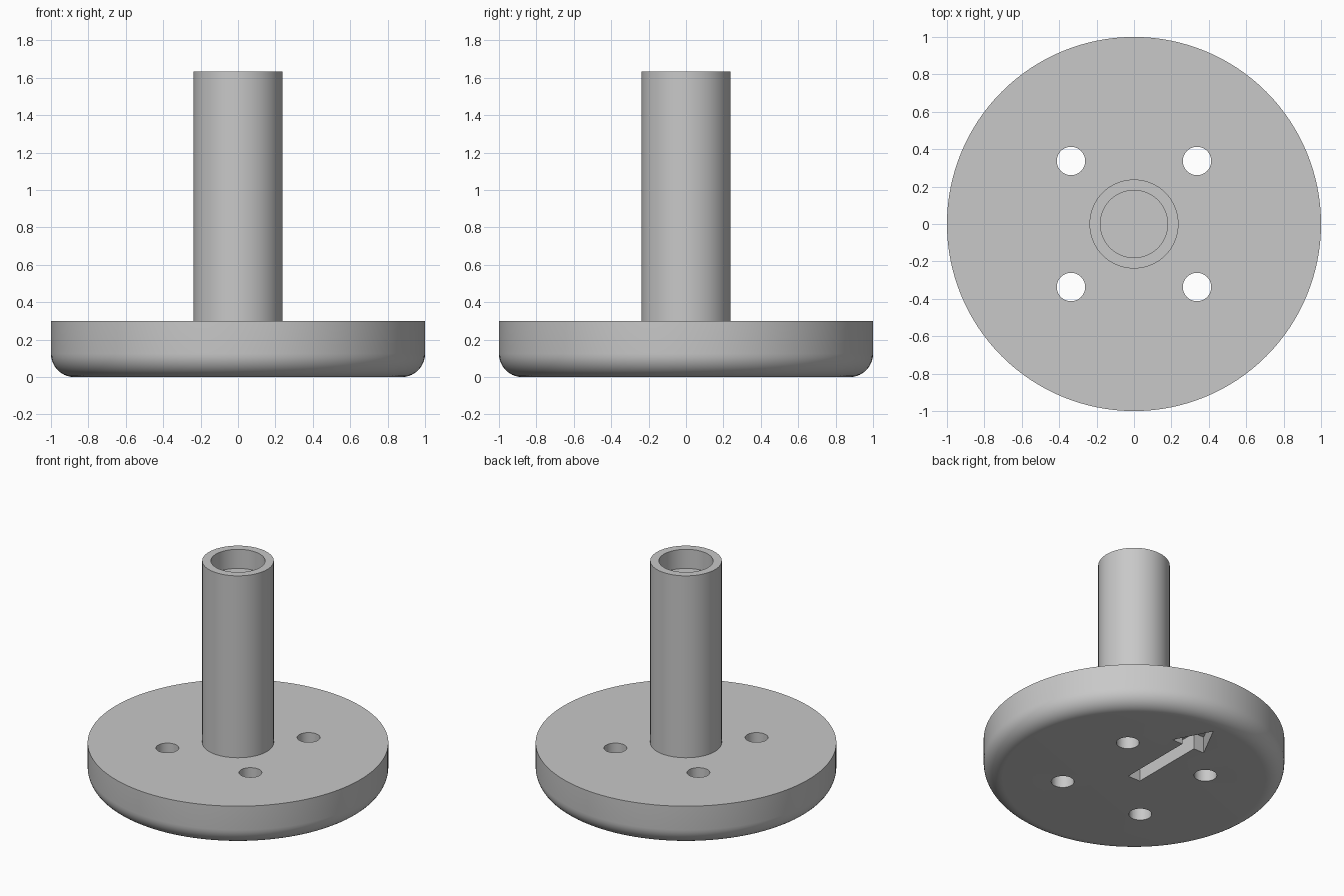
import bpy, bmesh
from math import pi, sin, cos

cube = bpy.data.objects.get("Cube")
if cube:
    bpy.data.objects.remove(cube, do_unlink=True)

grey = bpy.data.materials.new("light_grey")
grey.use_nodes = True
color = (0.58, 0.58, 0.58, 1)
grey.diffuse_color = color
grey.node_tree.nodes["Principled BSDF"].inputs["Base Color"].default_value = color


def finish(name, bm):
    bmesh.ops.recalc_face_normals(bm, faces=bm.faces)
    mesh = bpy.data.meshes.new(name)
    bm.to_mesh(mesh)
    bm.free()
    mesh.materials.append(grey)
    obj = bpy.data.objects.new(name, mesh)
    bpy.context.collection.objects.link(obj)
    return obj


def lathe(name, profile, steps):
    """Spin an (r, z) profile that starts and ends on the axis."""
    bm = bmesh.new()
    verts = [bm.verts.new((r, 0, z)) for r, z in profile]
    edges = [bm.edges.new(pair) for pair in zip(verts, verts[1:])]
    bmesh.ops.spin(bm, geom=verts + edges, cent=(0, 0, 0), axis=(0, 0, 1),
                   angle=2 * pi, steps=steps)
    bmesh.ops.remove_doubles(bm, verts=bm.verts, dist=1e-5)
    return finish(name, bm)


def prism(name, outline, z0, z1):
    bm = bmesh.new()
    face = bm.faces.new([bm.verts.new((x, y, z0)) for x, y in outline])
    top = bmesh.ops.extrude_face_region(bm, geom=[face])["geom"]
    bmesh.ops.translate(bm, vec=(0, 0, z1 - z0),
                        verts=[v for v in top if isinstance(v, bmesh.types.BMVert)])
    return finish(name, bm)


def cut(target, cutter):
    mod = target.modifiers.new("cut", "BOOLEAN")
    mod.operation = "DIFFERENCE"
    mod.solver = "EXACT"
    mod.object = cutter
    bpy.context.view_layer.objects.active = target
    bpy.ops.object.modifier_apply(modifier=mod.name)
    bpy.data.objects.remove(cutter, do_unlink=True)


# Round base with a filleted lower rim
FILLET = 0.125
rim = [(1 - FILLET + FILLET * sin(i * pi / 20), FILLET - FILLET * cos(i * pi / 20))
       for i in range(11)]
base = lathe("round_base", [(0, 0)] + rim + [(1, 0.3), (0, 0.3)], 128)

# Four through holes
for sx in (-1, 1):
    for sy in (-1, 1):
        ring = [(sx * 0.337 + 0.076 * cos(i * pi / 20),
                 sy * 0.337 + 0.076 * sin(i * pi / 20)) for i in range(40)]
        cut(base, prism("hole_cutter", ring, -0.1, 0.5))

# Arrow engraved in the underside, pointing to the back
half = [(0.05, 0), (0.05, 0.56), (0.135, 0.56)]
arrow = half + [(0, 0.82)] + [(-x, y) for x, y in reversed(half)]
cut(base, prism("arrow_cutter", arrow, -0.1, 0.12))

# Post with a shallow round socket in its top
post = lathe("post", [(0, 0.29), (0.238, 0.29), (0.238, 1.635), (0.18, 1.635),
                      (0.18, 1.495), (0, 1.495)], 64)

# Smooth round walls, crisp edges
bpy.ops.object.select_all(action="DESELECT")
for obj in (base, post):
    obj.select_set(True)
bpy.context.view_layer.objects.active = base
bpy.ops.object.shade_smooth_by_angle(angle=0.5)
